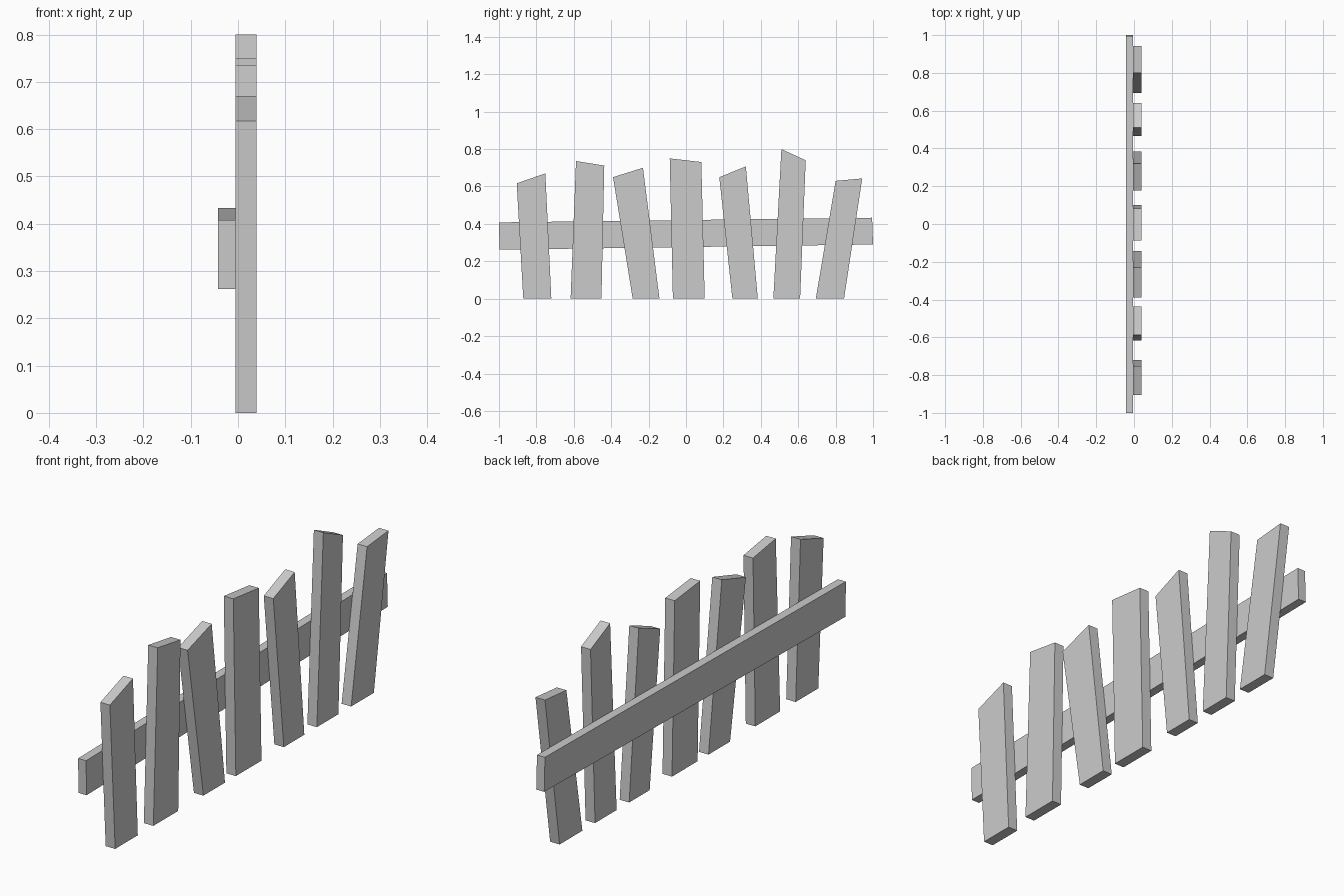
import bpy
import bmesh

if "Cube" in bpy.data.objects:
    bpy.data.objects.remove(bpy.data.objects["Cube"])


def board(name, outline, x0, x1):
    """Extrude a four-cornered (y, z) outline along x into a flat board."""
    bm = bmesh.new()
    face = bm.faces.new([bm.verts.new((x0, y, z)) for y, z in outline])
    ext = bmesh.ops.extrude_face_region(bm, geom=[face])
    moved = [v for v in ext["geom"] if isinstance(v, bmesh.types.BMVert)]
    bmesh.ops.translate(bm, verts=moved, vec=(x1 - x0, 0, 0))
    bmesh.ops.recalc_face_normals(bm, faces=bm.faces)
    mesh = bpy.data.meshes.new(name)
    bm.to_mesh(mesh)
    bm.free()
    obj = bpy.data.objects.new(name, mesh)
    bpy.context.collection.objects.link(obj)
    return obj


# Crooked pickets: bottom left y, bottom right y, top left (y, z), top right (y, z)
pickets = [
    (-0.87, -0.72, (-0.905, 0.617), (-0.752, 0.67)),
    (-0.617, -0.452, (-0.588, 0.736), (-0.437, 0.712)),
    (-0.285, -0.142, (-0.39, 0.65), (-0.23, 0.70)),
    (-0.07, 0.10, (-0.087, 0.75), (0.082, 0.731)),
    (0.248, 0.384, (0.178, 0.65), (0.32, 0.707)),
    (0.467, 0.61, (0.51, 0.80), (0.64, 0.74)),
    (0.694, 0.845, (0.80, 0.63), (0.942, 0.643)),
]
for i, (left, right, top_left, top_right) in enumerate(pickets, 1):
    board(f"picket_{i}", [(left, 0), (right, 0), top_right, top_left], -0.005, 0.039)

# Slightly tilted cross rail behind the pickets
board("cross_rail", [(-0.997, 0.262), (1.0, 0.29), (0.995, 0.433), (-1.0, 0.408)],
      -0.042, -0.005)
